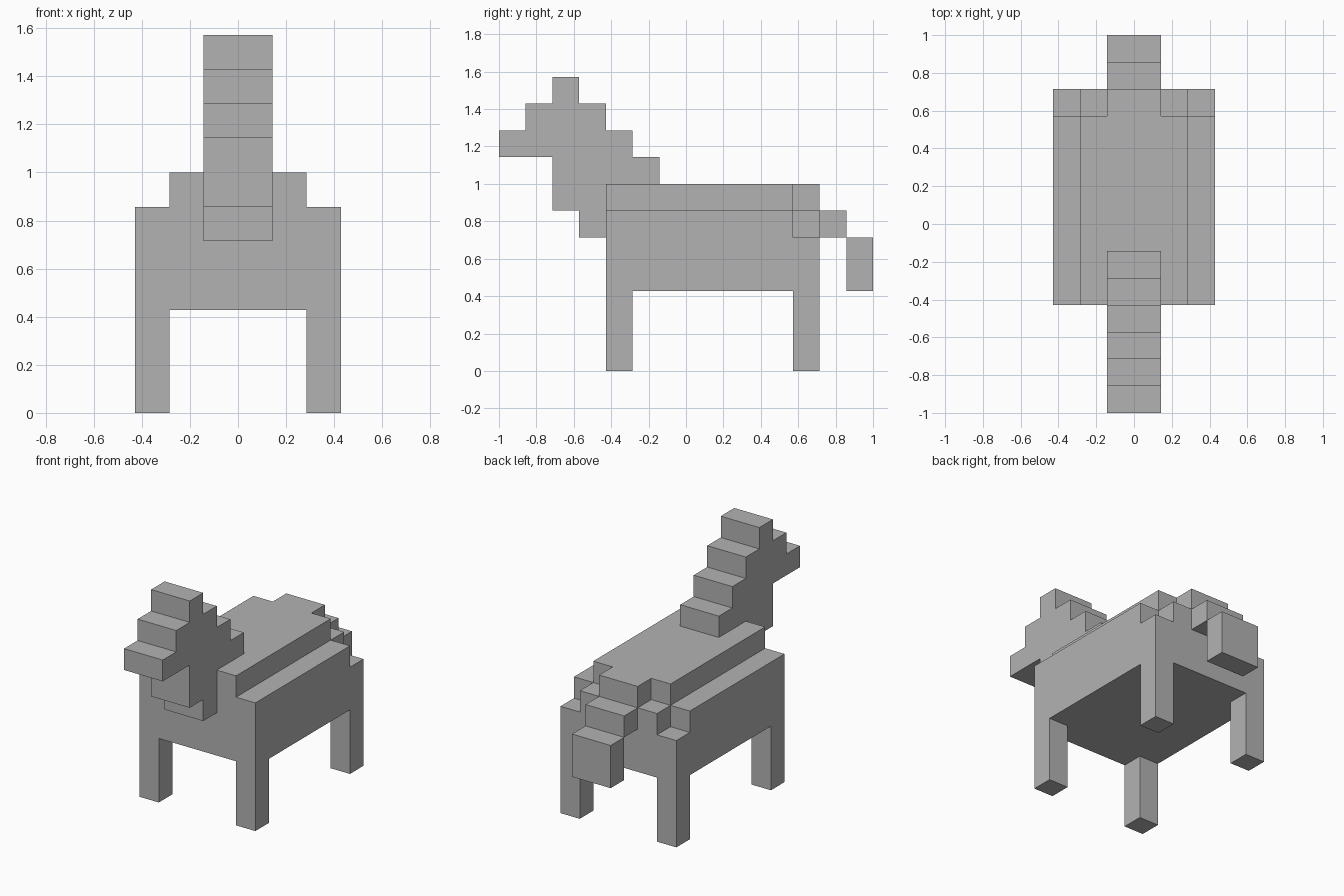
import bpy
import bmesh

U = 1 / 7  # one block

cube = bpy.data.objects.get("Cube")
if cube:
    bpy.data.objects.remove(cube, do_unlink=True)

grey = bpy.data.materials.new("plain grey")
grey.use_nodes = True
grey.diffuse_color = (0.45, 0.45, 0.45, 1)
grey.node_tree.nodes["Principled BSDF"].inputs["Base Color"].default_value = grey.diffuse_color


def extrude(name, outline, start, end, axis):
    """Extrude an outline in blocks: (x, z) along y, or (y, z) along x."""
    bm = bmesh.new()
    if axis == "y":
        verts = [bm.verts.new((a * U, start * U, b * U)) for a, b in outline]
        step = (0, (end - start) * U, 0)
    else:
        verts = [bm.verts.new((start * U, a * U, b * U)) for a, b in outline]
        step = ((end - start) * U, 0, 0)
    face = bm.faces.new(verts)
    result = bmesh.ops.extrude_face_region(bm, geom=[face], use_keep_orig=True)
    moved = [g for g in result["geom"] if isinstance(g, bmesh.types.BMVert)]
    bmesh.ops.translate(bm, verts=moved, vec=step)
    bmesh.ops.recalc_face_normals(bm, faces=bm.faces)
    mesh = bpy.data.meshes.new(name)
    bm.to_mesh(mesh)
    bm.free()
    mesh.materials.append(grey)
    obj = bpy.data.objects.new(name, mesh)
    bpy.context.collection.objects.link(obj)
    return obj


def mirrored(half):
    """Complete a right-hand outline with its mirror image."""
    return half + [(-x, z) for x, z in reversed(half)]


def rect(a0, a1, b0, b1):
    return [(a0, b0), (a1, b0), (a1, b1), (a0, b1)]


# Body with raised back, and stepped rump
extrude("body", mirrored([(3, 3), (3, 6), (2, 6), (2, 7)]), -3, 4, "y")
extrude("rump", mirrored([(3, 3), (3, 5), (2, 5), (2, 6), (1, 6), (1, 7)]), 4, 5, "y")

# Legs
for side, x in (("left", 2), ("right", -3)):
    for place, y in (("front", -3), ("back", 4)):
        extrude(f"{place}_{side}_leg", rect(y, y + 1, 0, 3), x, x + 1, "x")

# Neck, head and mane in one stepped side profile
head = [(-3, 5), (-3, 7), (-1, 7), (-1, 8), (-2, 8), (-2, 9), (-3, 9), (-3, 10),
        (-4, 10), (-4, 11), (-5, 11), (-5, 10), (-6, 10), (-6, 9), (-7, 9),
        (-7, 8), (-5, 8), (-5, 6), (-4, 6), (-4, 5)]
extrude("neck_and_head", head, -1, 1, "x")

# Tail
extrude("tail_base", rect(5, 6, 5, 6), -1, 1, "x")
extrude("tail_tip", rect(6, 7, 3, 5), -1, 1, "x")
